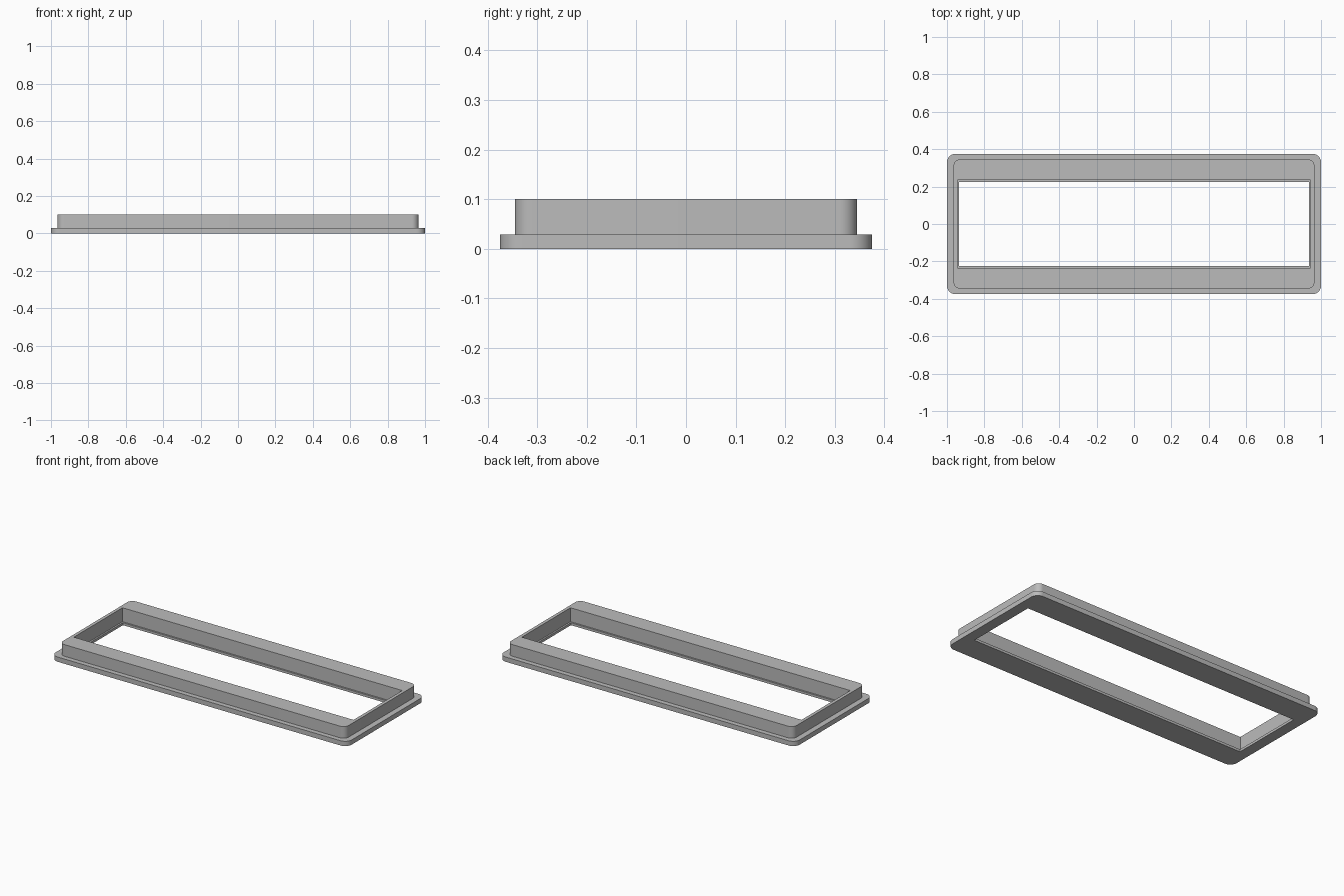
import bpy
import bmesh
from math import cos, sin, pi, radians

cube = bpy.data.objects.get("Cube")
if cube:
    bpy.data.objects.remove(cube, do_unlink=True)

SEGMENTS = 10

# Single grey material
grey = bpy.data.materials.new("plain_grey")
grey.use_nodes = True
colour = (0.5, 0.5, 0.5, 1)
grey.diffuse_color = colour
grey.node_tree.nodes["Principled BSDF"].inputs["Base Color"].default_value = colour


def rounded_ring(bm, half_x, half_y, radius, z):
    """Loop of vertices around a rounded rectangle."""
    ring = []
    corners = ((1, 1), (-1, 1), (-1, -1), (1, -1))
    for i, (sx, sy) in enumerate(corners):
        for k in range(SEGMENTS + 1):
            a = (i + k / SEGMENTS) * pi / 2
            ring.append(bm.verts.new((sx * (half_x - radius) + radius * cos(a),
                                      sy * (half_y - radius) + radius * sin(a), z)))
    return ring


# Cross-section around the frame: half length, half width, corner radius, height
section = (
    (1.0, 0.375, 0.045, 0.0),      # flange bottom
    (1.0, 0.375, 0.045, 0.029),    # flange top
    (0.965, 0.345, 0.035, 0.029),  # collar foot
    (0.965, 0.345, 0.035, 0.1),    # collar top
    (0.945, 0.235, 0.0, 0.1),      # opening top
    (0.945, 0.235, 0.0, 0.015),    # lip ledge
    (0.935, 0.225, 0.0, 0.015),
    (0.935, 0.225, 0.0, 0.0),      # lip bottom
)

bm = bmesh.new()
rings = [rounded_ring(bm, *s) for s in section]
for a, b in zip(rings, rings[1:] + rings[:1]):
    for i in range(len(a)):
        j = (i + 1) % len(a)
        bm.faces.new((a[i], a[j], b[j], b[i]))

# Merge the square corners of the opening
bmesh.ops.remove_doubles(bm, verts=bm.verts, dist=0.0001)
bmesh.ops.recalc_face_normals(bm, faces=bm.faces)

mesh = bpy.data.meshes.new("flanged_frame")
bm.to_mesh(mesh)
bm.free()
mesh.materials.append(grey)
frame = bpy.data.objects.new("flanged_frame", mesh)
bpy.context.collection.objects.link(frame)

bpy.ops.object.select_all(action='DESELECT')
frame.select_set(True)
bpy.context.view_layer.objects.active = frame
bpy.ops.object.shade_smooth_by_angle(angle=radians(30))
